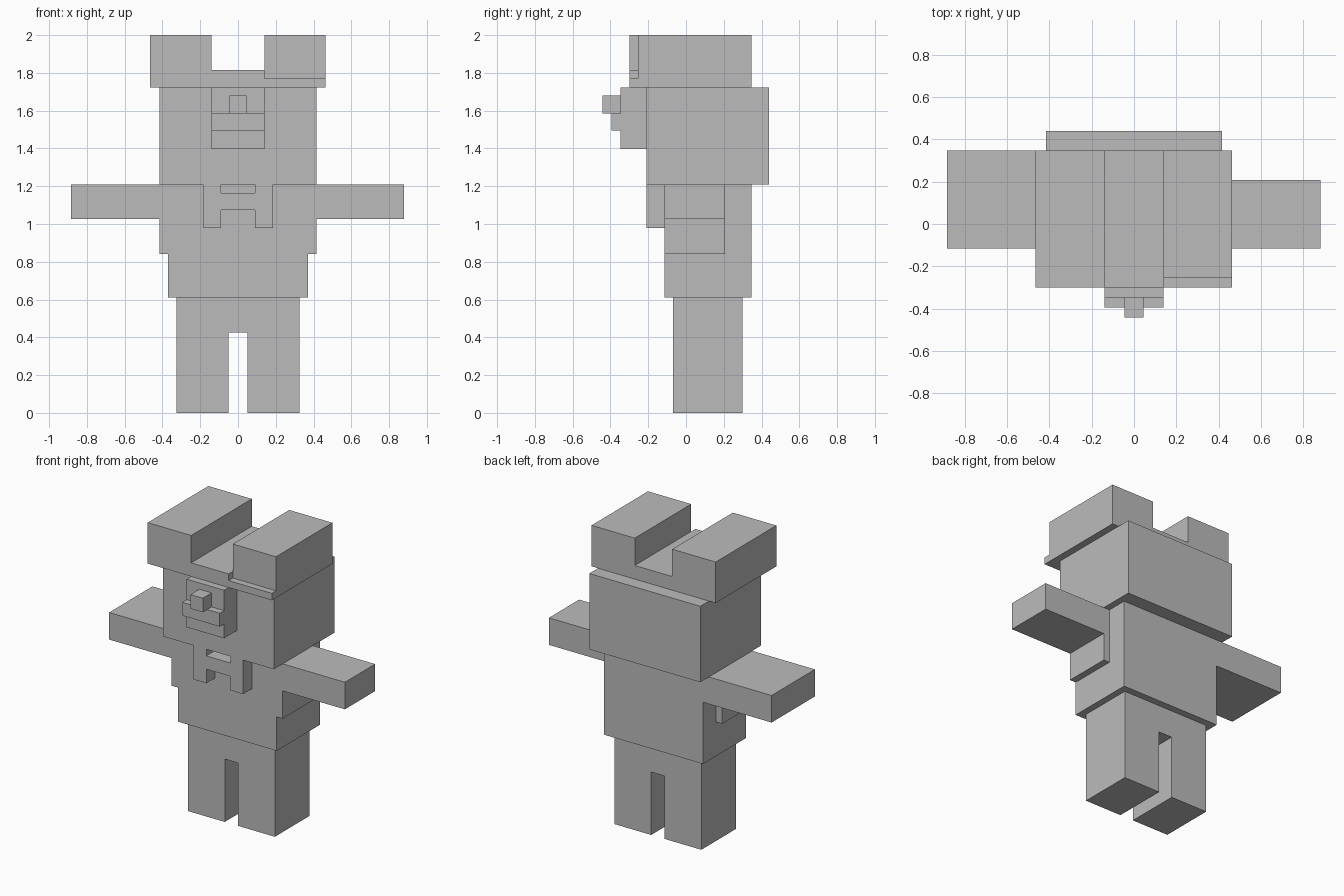
import bpy, bmesh

if "Cube" in bpy.data.objects:
    bpy.data.objects.remove(bpy.data.objects["Cube"])

grey = bpy.data.materials.new("plain grey")
grey.diffuse_color = (0.5, 0.5, 0.5, 1)
grey.use_nodes = True
grey.node_tree.nodes["Principled BSDF"].inputs["Base Color"].default_value = grey.diffuse_color


def finish(name, bm):
    bmesh.ops.recalc_face_normals(bm, faces=bm.faces)
    mesh = bpy.data.meshes.new(name)
    bm.to_mesh(mesh)
    bm.free()
    mesh.materials.append(grey)
    obj = bpy.data.objects.new(name, mesh)
    bpy.context.collection.objects.link(obj)
    return obj


def block(name, x, y, z):
    """Box given by its (min, max) range on each axis."""
    bm = bmesh.new()
    bmesh.ops.create_cube(bm, size=1)
    for v in bm.verts:
        v.co = [r[0] if c < 0 else r[1] for c, r in zip(v.co, (x, y, z))]
    return finish(name, bm)


def slab(name, outline, y):
    """Extrude an (x, z) outline from y[0] to y[1]."""
    bm = bmesh.new()
    face = bm.faces.new([bm.verts.new((px, y[0], pz)) for px, pz in outline])
    out = bmesh.ops.extrude_face_region(bm, geom=[face])
    for v in out["geom"]:
        if isinstance(v, bmesh.types.BMVert):
            v.co.y = y[1]
    return finish(name, bm)


def mirrored(half):
    """Complete a right-hand half outline across x = 0."""
    return half + [(-x, z) for x, z in reversed(half)]


# Legs joined at the hips
slab("legs", mirrored([(0.05, 0.425), (0.05, 0), (0.325, 0), (0.325, 0.61)]), (-0.07, 0.30))

# Torso with side blocks below the arms
block("torso", (-0.37, 0.37), (-0.115, 0.347), (0.61, 1.21))
for side, name in ((-1, "left"), (1, "right")):
    block(name + "_side_block", sorted((side * 0.37, side * 0.415)), (-0.115, 0.207), (0.84, 1.03))

# Arms, the left one deeper than the right
block("left_arm", (-0.883, -0.37), (-0.115, 0.347), (1.027, 1.21))
block("right_arm", (0.37, 0.88), (-0.115, 0.207), (1.027, 1.21))

# Chest bow: two hanging tabs and a crossbar
slab("chest_bow", mirrored([(0.09, 1.075), (0.09, 0.98), (0.185, 0.98), (0.185, 1.21),
                            (0.09, 1.21), (0.09, 1.165)]), (-0.21, -0.115))

# Head and face
block("head", (-0.415, 0.415), (-0.21, 0.44), (1.21, 1.723))
block("snout", (-0.14, 0.14), (-0.348, -0.21), (1.398, 1.723))
block("mouth", (-0.14, 0.14), (-0.395, -0.348), (1.495, 1.585))
block("nose", (-0.046, 0.046), (-0.442, -0.348), (1.585, 1.68))

# Cap with a raised ear on each side; the right ear has a small front ledge
slab("cap_and_left_ear", [(-0.465, 1.723), (0.14, 1.723), (0.14, 1.815), (-0.14, 1.815),
                          (-0.14, 2), (-0.465, 2)], (-0.30, 0.347))
block("right_ear", (0.14, 0.463), (-0.255, 0.347), (1.723, 2))
block("right_ear_ledge", (0.14, 0.463), (-0.30, -0.255), (1.723, 1.77))
